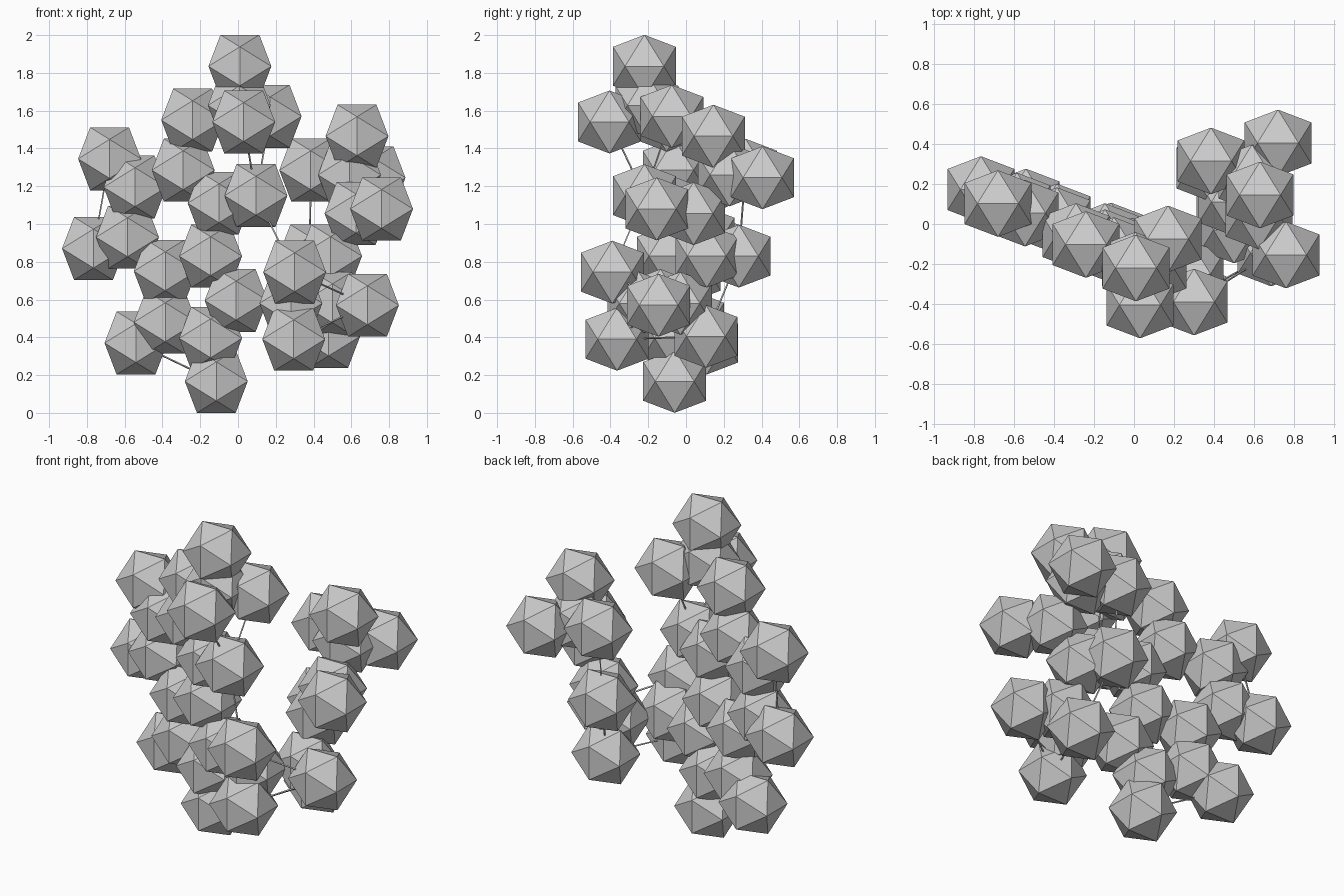
import bpy, bmesh
from mathutils import Vector

if "Cube" in bpy.data.objects:
    bpy.data.objects.remove(bpy.data.objects["Cube"])

PHI = 1.618034
S = 0.1665 / PHI          # half edge of each icosahedron
STICK_R = 0.005

# one shared icosahedron mesh, two-fold axes along x, y, z
bm = bmesh.new()
for a in (-S, S):
    for b in (-S * PHI, S * PHI):
        for co in ((a, 0, b), (0, b, a), (b, a, 0)):
            bm.verts.new(co)
bmesh.ops.convex_hull(bm, input=bm.verts)
bmesh.ops.recalc_face_normals(bm, faces=bm.faces)
ball_mesh = bpy.data.meshes.new("ball")
bm.to_mesh(ball_mesh)
bm.free()


def flat(x, z):
    """Point on the tilted plane of the fused double ring."""
    return Vector((x, -0.098 - 0.433 * x - 0.07 * z, z))


# fused six- and five-sided rings, with the balls attached in the same plane
ring = [flat(*p) for p in (
    (-.29, 1.285), (-.545, 1.195), (-.585, .93), (-.385, .75), (-.145, .83),
    (-.10, 1.11), (-.01, .595), (-.385, .48), (-.145, .395), (-.24, 1.55))]
ring_tips = [flat(*p) for p in (
    (-.68, 1.345), (-.765, .87), (.095, 1.15), (-.54, .37), (-.115, .167))]

# top branch and side chain
chain = [Vector(p) for p in (
    (.007, -.207, 1.628), (.28, -.25, .58), (.5, -.03, .58),
    (.49, .11, .83), (.625, .04, 1.055), (.76, -.155, 1.08), (.59, .23, 1.26))]
chain_tips = [Vector(p) for p in (
    (.01, -.22, 1.835), (.03, -.405, 1.54), (.17, -.075, 1.57),
    (.30, -.39, .745), (.295, -.365, .39), (.685, -.145, .57), (.48, .105, .405),
    (.38, .28, .83), (.385, .315, 1.285), (.72, .405, 1.245), (.63, .145, 1.465))]


def place_balls(name, points):
    for p in points:
        ob = bpy.data.objects.new(name, ball_mesh)
        ob.location = p
        bpy.context.collection.objects.link(ob)


place_balls("ring_ball", ring)
place_balls("ring_tip_ball", ring_tips)
place_balls("chain_ball", chain)
place_balls("chain_tip_ball", chain_tips)


def add_stick(name, a, b):
    d = b - a
    bpy.ops.mesh.primitive_cylinder_add(vertices=4, radius=STICK_R, depth=d.length,
                                        location=(a + b) / 2)
    ob = bpy.context.object
    ob.name = name
    ob.rotation_euler = d.to_track_quat('Z', 'Y').to_euler()


# thin sticks: direct links between neighbours, longer links between tips
tips = ring_tips + chain_tips
everything = ring + chain + tips
for i, a in enumerate(everything):
    for b in everything[i + 1:]:
        both_tips = a in tips and b in tips
        if (a - b).length < (0.512 if both_tips else 0.34):
            add_stick("link_stick", a, b)
